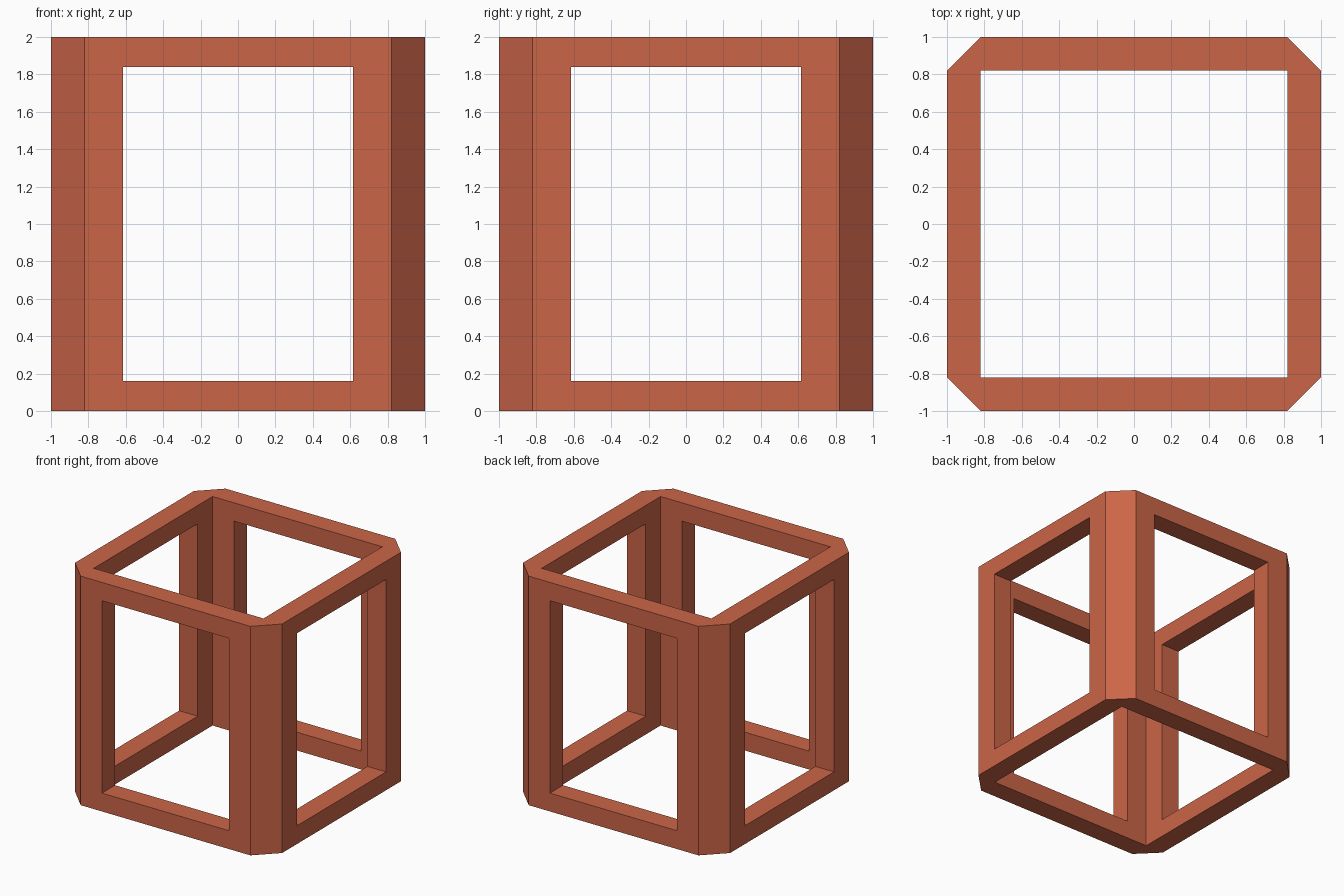
import bpy, bmesh

if "Cube" in bpy.data.objects:
    bpy.data.objects.remove(bpy.data.objects["Cube"])

OUT, IN, WIN = 1.0, 0.82, 0.615   # outer half width, inner half width, window half width
H, RAIL = 2.0, 0.16               # height, rail height


def prism(name, outline, z0, z1):
    bm = bmesh.new()
    face = bm.faces.new([bm.verts.new((x, y, z0)) for x, y in outline])
    top = bmesh.ops.extrude_face_region(bm, geom=[face])["geom"]
    bmesh.ops.translate(bm, vec=(0, 0, z1 - z0),
                        verts=[v for v in top if isinstance(v, bmesh.types.BMVert)])
    bmesh.ops.recalc_face_normals(bm, faces=bm.faces)
    me = bpy.data.meshes.new(name)
    bm.to_mesh(me)
    bm.free()
    ob = bpy.data.objects.new(name, me)
    bpy.context.collection.objects.link(ob)
    return ob


def rect(a, b):
    return [(-a, -b), (a, -b), (a, b), (-a, b)]


# Block with chamfered vertical corners
frame = prism("open_frame", [(IN, -OUT), (OUT, -IN), (OUT, IN), (IN, OUT),
                             (-IN, OUT), (-OUT, IN), (-OUT, -IN), (-IN, -OUT)], 0, H)

# Hollow core and the window openings through both axes
cutters = [prism("core_cutter", rect(IN, IN), -0.5, H + 0.5),
           prism("front_window_cutter", rect(WIN, 1.5), RAIL, H - RAIL),
           prism("side_window_cutter", rect(1.5, WIN), RAIL, H - RAIL)]
bpy.context.view_layer.objects.active = frame
for c in cutters:
    c.hide_render = True
    mod = frame.modifiers.new(c.name, "BOOLEAN")
    mod.operation, mod.solver, mod.object = "DIFFERENCE", "EXACT", c
    bpy.ops.object.modifier_apply(modifier=mod.name)
    bpy.data.objects.remove(c)

# Terracotta paint
mat = bpy.data.materials.new("terracotta")
mat.diffuse_color = (0.60, 0.13, 0.065, 1)
mat.use_nodes = True
mat.node_tree.nodes["Principled BSDF"].inputs["Base Color"].default_value = mat.diffuse_color
frame.data.materials.clear()
frame.data.materials.append(mat)
